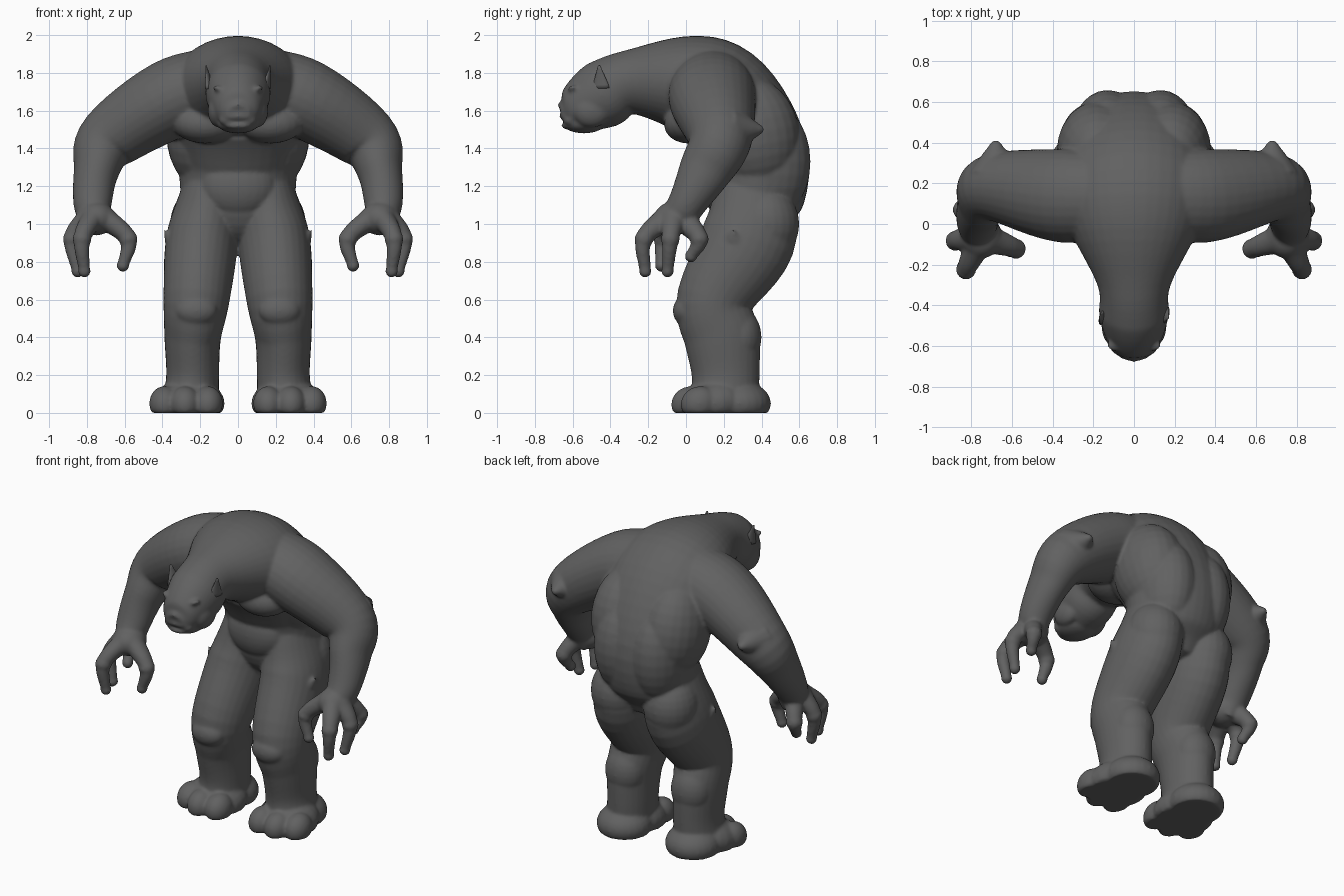
import bpy
import bmesh
import math
from mathutils import Vector, Matrix, Euler

SIDEWAYS, BACKWARD, DOWN = Vector((1, 0, 0)), Vector((0, 1, 0)), Vector((0, 0, -1))

cube = bpy.data.objects.get("Cube")
if cube:
    bpy.data.objects.remove(cube)

hide = bpy.data.materials.new("dark grey hide")
hide.use_nodes = True
grey = (.12, .12, .12, 1)
hide.diffuse_color = grey
hide.node_tree.nodes["Principled BSDF"].inputs["Base Color"].default_value = grey


def catmull_rom(before, start, end, after, t):
    """Point on the smooth curve between start and end."""
    slope_in, slope_out = (end - before) / 2, (after - start) / 2
    ease = t * t * (3 - 2 * t)
    return (start.lerp(end, ease) + slope_in * t * (1 - t) ** 2
            - slope_out * t * t * (1 - t))


def smooth_path(rings, steps):
    """Refine a list of (centre, width, depth) into many such rings."""
    points = [Vector((*centre, width, depth)) for centre, width, depth in rings]
    first, last = points[0] * 2 - points[1], points[-1] * 2 - points[-2]
    padded = [first, *points, last]
    refined = []
    for window in zip(padded, padded[1:], padded[2:], padded[3:]):
        refined += [catmull_rom(*window, step / steps) for step in range(steps)]
    return refined + [points[-1]]


def loft(bm, rings, width_axis, sides=28, steps=6):
    """Tube of ellipses whose width lies along width_axis."""
    path = smooth_path(rings, steps)
    centres = [Vector(point[:3]) for point in path]
    before = centres[:1] + centres[:-1]
    after = centres[1:] + centres[-1:]
    loops = []
    for point, centre, previous, following in zip(path, centres, before, after):
        tangent = (following - previous).normalized()
        across = (width_axis - tangent * width_axis.dot(tangent)).normalized()
        upward = tangent.cross(across)
        loop = []
        for side in range(sides):
            angle = math.tau * side / sides
            offset = across * math.cos(angle) * point[3] + upward * math.sin(angle) * point[4]
            loop.append(bm.verts.new(centre + offset))
        loops.append(loop)
    for lower, upper in zip(loops, loops[1:]):
        for side in range(sides):
            following = (side + 1) % sides
            bm.faces.new((lower[side], lower[following], upper[following], upper[side]))
    bm.faces.new(loops[0][::-1])
    bm.faces.new(loops[-1])


def muscle(bm, centre, size, turn=(0, 0, 0)):
    """Ellipsoid swelling given by its three radii."""
    matrix = Matrix.LocRotScale(Vector(centre), Euler(turn), Vector(size))
    bmesh.ops.create_uvsphere(bm, u_segments=24, v_segments=14, radius=1, matrix=matrix)


def spike(bm, base, tip, width, depth):
    """Pointed cone with a small blunt end."""
    loft(bm, [(base, width, depth), (tip, width / 8, depth / 8)], BACKWARD + SIDEWAYS / 3, sides=16)


def mirror_across_middle(bm):
    copies = bmesh.ops.duplicate(bm, geom=bm.verts[:] + bm.edges[:] + bm.faces[:])["geom"]
    for vertex in copies:
        if isinstance(vertex, bmesh.types.BMVert):
            vertex.co.x *= -1


def finish(bm, name):
    bmesh.ops.recalc_face_normals(bm, faces=bm.faces[:])
    mesh = bpy.data.meshes.new(name)
    bm.to_mesh(mesh)
    bm.free()
    mesh.materials.append(hide)
    mesh.shade_smooth()
    model_part = bpy.data.objects.new(name, mesh)
    bpy.context.collection.objects.link(model_part)
    return model_part


# Joints of the left side
collar = Vector((.1, .14, 1.74))
shoulder = Vector((.36, .14, 1.66))
elbow = Vector((.68, .18, 1.45))
forearm = Vector((.75, .1, 1.28))
wrist = Vector((.77, 0, 1.1))
palm = Vector((.75, -.06, 1))
pelvis = Vector((.15, .36, 1.2))
hip = Vector((.19, .33, .92))
knee = Vector((.22, .15, .6))
calf = Vector((.24, .19, .4))
ankle = Vector((.24, .21, .2))
sole = Vector((.25, .2, .05))

bm = bmesh.new()

# Arm with shoulder cap and broad pointed elbow
loft(bm, [(collar, .21, .2), (shoulder, .23, .21), (elbow, .17, .17),
          (forearm, .14, .12), (wrist, .1, .1), (palm, .1, .07)], BACKWARD)
muscle(bm, shoulder - BACKWARD * .1, size=(.17, .12, .17))
elbow_back = elbow + BACKWARD * .08 - DOWN * .05
spike(bm, elbow_back, elbow_back + BACKWARD * .15, width=.13, depth=.12)

# Thumb and three fingers fanned around the palm, curling downward
muscle(bm, palm - DOWN * .03, size=(.1, .11, .09))
for degrees, reach, length in ((200, .18, .14), (-65, .18, .17), (-10, .13, .17), (55, .16, .09)):
    angle = math.radians(degrees)
    outward = SIDEWAYS * math.cos(angle) + BACKWARD * math.sin(angle)
    root = palm + outward * .05 - DOWN * .03
    knuckle = palm + outward * reach + DOWN * .08
    tip = knuckle - outward * .03 - BACKWARD * .02 + DOWN * length
    loft(bm, [(root, .07, .06), (knuckle, .045, .045), (tip, .03, .03)],
         BACKWARD + SIDEWAYS / 5, sides=16)
    for joint, radius in ((knuckle, .05), (tip, .034)):
        muscle(bm, joint, size=[radius] * 3)

# Leg with buttock, kneecap and calf
loft(bm, [(pelvis, .14, .2), (hip, .19, .25), (knee, .175, .2), (calf, .15, .2),
          (ankle, .14, .18), (sole, .15, .18)], SIDEWAYS)
muscle(bm, hip + BACKWARD * .09 - DOWN * .08, size=(.17, .18, .2))
muscle(bm, knee - BACKWARD * .15 + DOWN * .06, size=(.11, .07, .08))
muscle(bm, calf + BACKWARD * .09, size=(.13, .12, .16))
hip_side = hip + SIDEWAYS * .17 - BACKWARD * .08
spike(bm, hip_side, hip_side + SIDEWAYS * .03 - DOWN * .05, width=.05, depth=.03)

# Foot with heel, sloping instep and three broad toes
muscle(bm, sole + BACKWARD * .08, size=(.17, .17, .12))
muscle(bm, sole - BACKWARD * .05 + SIDEWAYS * .01, size=(.19, .19, .13), turn=(.2, 0, 0))
for spread, reach in ((-.09, .17), (.03, .18), (.14, .13)):
    muscle(bm, sole + SIDEWAYS * spread - BACKWARD * reach, size=(.08, .1, .09), turn=(.4, 0, 0))
for vertex in bm.verts:
    vertex.co.z = max(vertex.co.z, 0)

# Chest, flank and back muscles
muscle(bm, (.17, .04, 1.55), size=(.19, .16, .12), turn=(.3, 0, 0))
muscle(bm, (.18, .36, 1.48), size=(.2, .24, .3), turn=(.2, 0, 0))
muscle(bm, (.13, .43, 1.33), size=(.18, .23, .32))

# Brow, cheek and corner of the mouth
muscle(bm, (.07, -.585, 1.7), size=(.07, .04, .02), turn=(0, -.4, -.3))
muscle(bm, (.1, -.5, 1.6), size=(.06, .1, .09))
muscle(bm, (.06, -.61, 1.55), size=(.04, .04, .03))
mirror_across_middle(bm)

# Torso curving forward into neck, head and muzzle
spine = [(.4, .9, .12, .1), (.37, 1.05, .28, .23), (.37, 1.35, .32, .28),
         (.2, 1.65, .37, .29), (0, 1.74, .33, .26), (-.3, 1.75, .18, .17),
         (-.45, 1.68, .17, .18), (-.6, 1.6, .12, .12), (-.66, 1.58, .06, .05)]
loft(bm, [(Vector((0, back, height)), width, depth) for back, height, width, depth in spine],
     SIDEWAYS, sides=36)
muscle(bm, (0, .2, 1.2), size=(.2, .11, .17))

# Jaw, upper lip, lower lip and nose
muscle(bm, (0, -.54, 1.53), size=(.11, .11, .05))
muscle(bm, (0, -.64, 1.57), size=(.08, .03, .02))
muscle(bm, (0, -.62, 1.52), size=(.07, .04, .02))
muscle(bm, (0, -.65, 1.63), size=(.03, .03, .02))

# Fuse the muscles into one skin
body = finish(bm, "body")
fuse = body.modifiers.new("fuse", "REMESH")
fuse.mode = "VOXEL"
fuse.voxel_size = .01
fuse.use_smooth_shade = True
soften = body.modifiers.new("soften", "SMOOTH")
soften.iterations = 7

# Pointed ears and small sunken eyes
for name, side in (("left", 1), ("right", -1)):
    bm = bmesh.new()
    spike(bm, Vector((side * .15, -.45, 1.72)), Vector((side * .17, -.46, 1.84)), width=.05, depth=.02)
    finish(bm, name + "_ear")
    bm = bmesh.new()
    muscle(bm, (side * .07, -.58, 1.67), size=(.02, .02, .01))
    finish(bm, name + "_eye")
